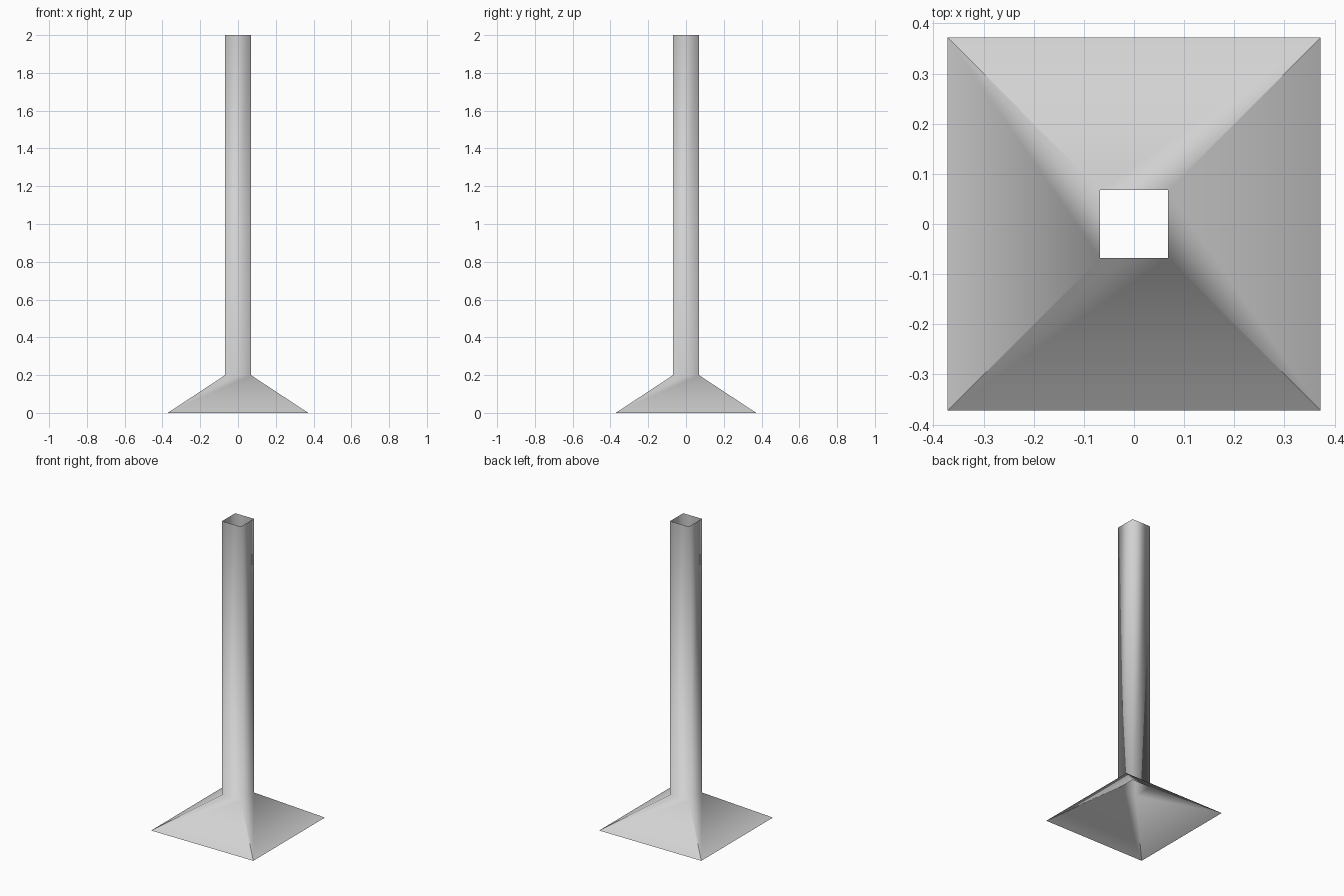
import bpy
import bmesh

cube = bpy.data.objects.get("Cube")
if cube:
    bpy.data.objects.remove(cube, do_unlink=True)

HOOD_HALF, TUBE_HALF = 0.372, 0.068
HOOD_TOP, TUBE_TOP = 0.2, 2.0

# Plain grey sheet metal
grey = bpy.data.materials.new("light_grey")
grey.use_nodes = True
colour = (0.64, 0.64, 0.64, 1)
grey.diffuse_color = colour
grey.node_tree.nodes["Principled BSDF"].inputs["Base Color"].default_value = colour


def square_ring(bm, half, z):
    """Four corners, counter-clockwise seen from above."""
    corners = ((-1, -1), (1, -1), (1, 1), (-1, 1))
    return [bm.verts.new((x * half, y * half, z)) for x, y in corners]


# Flared hood and square duct: one open skin through three square rings
bm = bmesh.new()
rings = [square_ring(bm, half, z) for half, z in
         ((HOOD_HALF, 0), (TUBE_HALF, HOOD_TOP), (TUBE_HALF, TUBE_TOP))]
for low, high in zip(rings, rings[1:]):
    for i in range(4):
        j = (i + 1) % 4
        face = bm.faces.new((low[i], low[j], high[j], high[i]))
        face.smooth = True

# Hood hips are crisp at the rim and soften towards the duct
for low, high in zip(rings[0], rings[1]):
    bm.edges.get((low, high)).smooth = False

mesh = bpy.data.meshes.new("hood_and_duct")
bm.to_mesh(mesh)
bm.free()
mesh.materials.append(grey)
bpy.context.collection.objects.link(bpy.data.objects.new("hood_and_duct", mesh))
